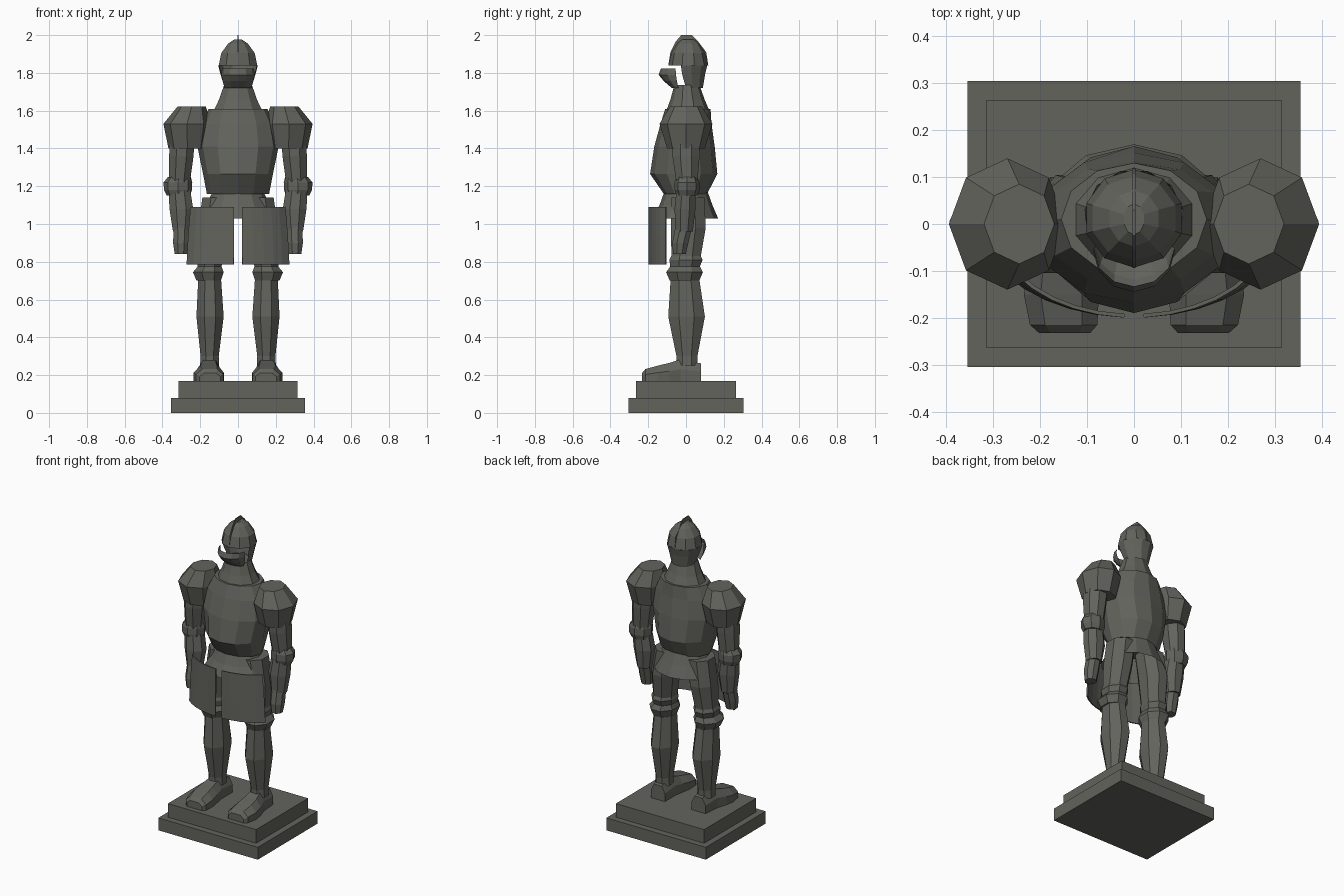
import bpy, bmesh, math

steel = bpy.data.materials.new("dark_steel")
steel.diffuse_color = (0.125, 0.125, 0.11, 1)


def make(name, loops, closed=True, caps=(True, True), mirror=False, thick=0):
    """Skin a list of point loops into one flat-shaded part."""
    bm = bmesh.new()
    rows = [[bm.verts.new(p) for p in loop] for loop in loops]
    n = len(rows[0])
    for a, b in zip(rows, rows[1:]):
        for i in range(n if closed else n - 1):
            j = (i + 1) % n
            bm.faces.new((a[i], a[j], b[j], b[i]))
    if closed and caps[0]:
        bm.faces.new(rows[0][::-1])
    if closed and caps[1]:
        bm.faces.new(rows[-1])
    bmesh.ops.recalc_face_normals(bm, faces=bm.faces[:])
    me = bpy.data.meshes.new(name)
    bm.to_mesh(me)
    bm.free()
    me.materials.append(steel)
    ob = bpy.data.objects.new(name, me)
    bpy.context.collection.objects.link(ob)
    if thick:
        ob.modifiers.new("thickness", 'SOLIDIFY').thickness = thick
    if mirror:
        ob.modifiers.new("mirror", 'MIRROR')
    return ob


def rings(data, n=8, start=0, end=360):
    """Rings of (cx, cy, z, rx, ry); angle 0 faces the front."""
    full = end - start == 360
    steps = n if full else n - 1
    angs = [math.radians(start + (end - start) * i / steps) for i in range(n)]
    return [[(cx + rx * math.sin(a), cy - ry * math.cos(a), z) for a in angs]
            for cx, cy, z, rx, ry in data]


def box(name, hx, hy, z0, z1):
    make(name, [[(-hx, -hy, z), (hx, -hy, z), (hx, hy, z), (-hx, hy, z)]
                for z in (z0, z1)])


# Stepped plinth
box("plinth_lower", 0.355, 0.305, 0, 0.08)
box("plinth_upper", 0.315, 0.265, 0.08, 0.168)

# Feet: cross sections along y (y, centre x, half width, top z)
foot = []
for y, cx, w, top in [(-0.232, 0.148, 0.055, 0.212), (-0.215, 0.15, 0.072, 0.232),
                      (-0.15, 0.155, 0.08, 0.25), (-0.09, 0.155, 0.07, 0.264),
                      (-0.03, 0.15, 0.055, 0.283), (0.08, 0.145, 0.05, 0.262)]:
    h = top - 0.168
    foot.append([(cx - w, y, 0.168), (cx - w, y, 0.168 + 0.55 * h),
                 (cx - 0.55 * w, y, top), (cx + 0.55 * w, y, top),
                 (cx + w, y, 0.168 + 0.55 * h), (cx + w, y, 0.168)])
make("foot", foot, mirror=True)

# Legs
make("shin", rings([(0.15, 0.005, 0.25, 0.055, 0.06), (0.15, 0.005, 0.30, 0.052, 0.06),
                    (0.148, 0.003, 0.51, 0.078, 0.105), (0.15, -0.005, 0.70, 0.066, 0.083)],
                   8, 22.5, 382.5), mirror=True)
make("knee_guard", rings([(0.155, -0.008, 0.70, 0.07, 0.085), (0.157, -0.008, 0.745, 0.088, 0.105),
                          (0.15, -0.005, 0.775, 0.068, 0.085), (0.15, 0.0, 0.81, 0.078, 0.095),
                          (0.148, 0.0, 0.84, 0.066, 0.08)], 8, 22.5, 382.5), mirror=True)
make("thigh", rings([(0.148, 0.0, 0.82, 0.07, 0.083), (0.135, 0.012, 0.98, 0.083, 0.1),
                     (0.11, 0.01, 1.14, 0.085, 0.095)], 8, 22.5, 382.5), mirror=True)

# Waist skirt and the two hanging thigh plates
make("waist_skirt", rings([(0, -0.005, 1.03, 0.205, 0.175), (0, 0.0, 1.10, 0.17, 0.14),
                           (0, 0.0, 1.17, 0.135, 0.115)], 12), caps=(False, True))
make("thigh_plate", rings([(0, 0, 0.785, 0.325, 0.2), (0, 0, 0.94, 0.315, 0.2),
                           (0, 0, 1.09, 0.30, 0.2)], 6, 4, 57),
     closed=False, mirror=True, thick=0.008)

# Cuirass and neck guard
make("cuirass", rings([(0, -0.003, 1.16, 0.165, 0.115), (0, -0.012, 1.265, 0.185, 0.178),
                       (0, -0.008, 1.41, 0.215, 0.16), (0, 0.0, 1.53, 0.195, 0.135),
                       (0, 0.01, 1.61, 0.155, 0.12)], 12))
make("neck_guard", rings([(0, 0.01, 1.59, 0.14, 0.118), (0, 0.008, 1.66, 0.105, 0.09),
                          (0, 0.005, 1.735, 0.078, 0.067)], 10))

# Shoulders, arms and hands
make("shoulder_guard", rings([(0.268, 0, 1.40, 0.10, 0.10), (0.27, 0, 1.53, 0.125, 0.14),
                              (0.245, 0, 1.622, 0.075, 0.085)], 8), mirror=True)
make("upper_arm", rings([(0.295, 0.0, 1.45, 0.07, 0.08), (0.30, 0.0, 1.36, 0.07, 0.078),
                         (0.31, 0.005, 1.22, 0.06, 0.06)], 8, 22.5, 382.5), mirror=True)
make("elbow_guard", rings([(0.315, 0.005, 1.15, 0.062, 0.055), (0.318, 0.005, 1.18, 0.074, 0.066),
                           (0.318, 0.005, 1.22, 0.076, 0.066), (0.31, 0.005, 1.25, 0.06, 0.055)],
                          8), mirror=True)
make("forearm", rings([(0.30, -0.01, 0.96, 0.048, 0.05), (0.30, -0.005, 1.08, 0.068, 0.06),
                       (0.31, 0.0, 1.18, 0.062, 0.055)], 8, 22.5, 382.5), mirror=True)
make("hand", rings([(0.302, -0.035, 0.84, 0.036, 0.036), (0.302, -0.03, 0.90, 0.045, 0.046),
                    (0.30, -0.012, 0.985, 0.044, 0.048)], 8, 22.5, 382.5), mirror=True)

# Helmet: dome, cheek shell open at the face, raised visor and crest
make("helmet_dome", rings([(0, 0.012, 1.84, 0.107, 0.105), (0, 0.012, 1.905, 0.093, 0.09),
                           (0, 0.012, 1.955, 0.055, 0.06), (0, 0.01, 1.976, 0.022, 0.033)],
                          10), caps=(False, True))
make("helmet_cheeks", rings([(0, 0.025, 1.72, 0.072, 0.067), (0, 0.014, 1.79, 0.093, 0.09),
                             (0, 0.012, 1.84, 0.107, 0.105)], 8, 68, 292), closed=False)
make("visor", rings([(0, -0.04, 1.72, 0.07, 0.035), (0, -0.048, 1.757, 0.082, 0.07),
                     (0, -0.053, 1.79, 0.088, 0.092), (0, -0.055, 1.822, 0.085, 0.078)],
                    7, -90, 90), closed=False)
crest = [(-0.094, 1.84), (-0.082, 1.91), (-0.055, 1.965), (-0.025, 2.0),
         (0.03, 2.0), (0.065, 1.965), (0.107, 1.91), (0.118, 1.84)]
make("crest", [[(x, y, z) for y, z in crest] for x in (-0.003, 0.003)])
